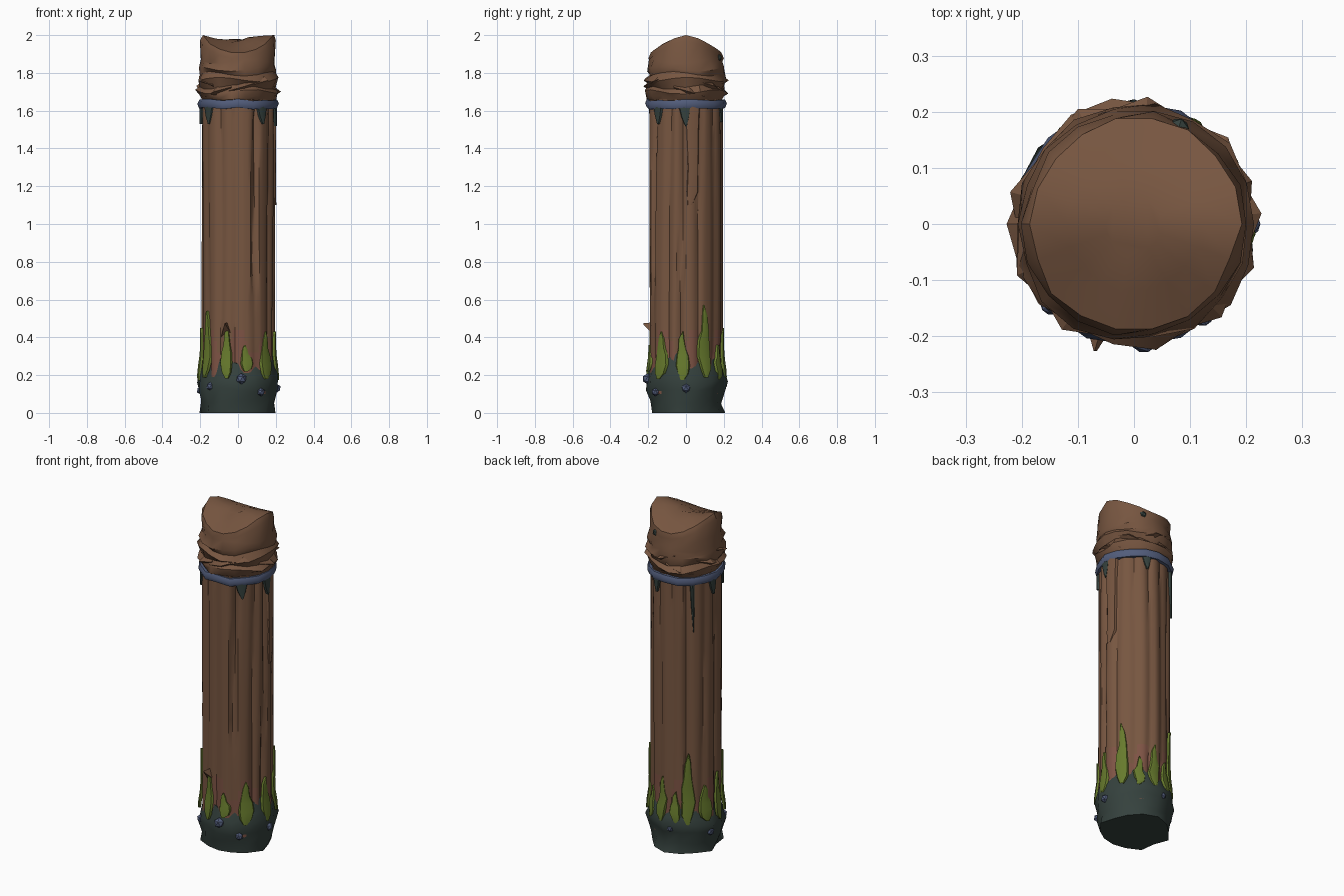
import bpy, bmesh, math, random
from math import sin, cos, radians, pi

if "Cube" in bpy.data.objects:
    bpy.data.objects.remove(bpy.data.objects["Cube"])

random.seed(7)


def material(name, rgb):
    m = bpy.data.materials.new(name)
    m.diffuse_color = (*rgb, 1)
    m.use_nodes = True
    m.node_tree.nodes["Principled BSDF"].inputs["Base Color"].default_value = m.diffuse_color
    return m


BARK = material("bark brown", (0.185, 0.093, 0.052))
RED = material("reddish bark", (0.205, 0.086, 0.058))
MOSS = material("moss green", (0.135, 0.195, 0.026))
SLATE = material("dark slate", (0.036, 0.054, 0.048))
BLUE = material("blue grey", (0.085, 0.11, 0.20))


def finish(name, bm, mats, angle=40):
    bmesh.ops.recalc_face_normals(bm, faces=bm.faces)
    me = bpy.data.meshes.new(name)
    bm.to_mesh(me)
    bm.free()
    for m in mats:
        me.materials.append(m)
    ob = bpy.data.objects.new(name, me)
    bpy.context.collection.objects.link(ob)
    bpy.ops.object.select_all(action='DESELECT')
    ob.select_set(True)
    bpy.context.view_layer.objects.active = ob
    bpy.ops.object.shade_smooth_by_angle(angle=radians(angle))
    return ob


def loft(name, rings, mats, closed=False, caps=True, rule=None, angle=40):
    """Skin a list of point rings; rule(face) gives the material slot."""
    bm = bmesh.new()
    vs = [[bm.verts.new(p) for p in ring] for ring in rings]
    n = len(vs[0])
    pairs = list(zip(vs, vs[1:])) + ([(vs[-1], vs[0])] if closed else [])
    for a, b in pairs:
        for i in range(n):
            j = (i + 1) % n
            bm.faces.new((a[i], a[j], b[j], b[i]))
    if caps and not closed:
        bm.faces.new(vs[0])
        bm.faces.new(vs[-1])
    if rule:
        for f in bm.faces:
            f.material_index = rule(f)
    return finish(name, bm, mats, angle)


def polar(r, a, z):
    return (r * cos(a), r * sin(a), z)


def patch(name, deg, half, levels, mat, radius):
    """Plate wrapped on the post; levels are (z, width factor, side shift in degrees)."""
    bm = bmesh.new()
    rows = []
    for z, w, shift in levels:
        row = []
        for u, lift in ((-1, -0.012), (-0.8, 0), (0, 0.004), (0.8, 0), (1, -0.012)):
            row.append(bm.verts.new(polar(radius(z) + lift, radians(deg + shift + u * w * half), z)))
        rows.append(row)
    for a, b in zip(rows, rows[1:]):
        for i in range(4):
            bm.faces.new((a[i], a[i + 1], b[i + 1], b[i]))
    ob = finish(name, bm, [mat])
    # open sheets: face outward
    me = ob.data
    f = me.polygons[len(me.polygons) // 2]
    if f.normal.x * f.center.x + f.normal.y * f.center.y < 0:
        me.flip_normals()
    return ob


# fluted bark shaft, reddish near the base with an uneven border
N = 72
grooves = [(-60, .035), (-95, .012), (-120, .014), (-28, .016), (-8, .022), (22, .014), (50, .012),
           (75, .016), (100, .012), (128, .022), (155, .014), (182, .018), (215, .012)]


def shaft_r(deg, z):
    r = 0.194 + 0.003 * sin(radians(deg * 5) + z)
    for g, d in grooves:
        gap = abs((deg - g - 3 * sin(z * 2.3 + g) + 180) % 360 - 180)
        fade = 1 if d < .03 or .63 < z < 1.62 else .3
        r -= d * fade * max(0, 1 - gap / 7)
    return r


shaft = [[polar(shaft_r(i * 360 / N, z), 2 * pi * i / N, z) for i in range(N)]
         for z in (.1, .25, .32, .38, .44, .5, .62, .8, 1.0, 1.2, 1.4, 1.55, 1.66)]


def shaft_rule(f):
    c = f.calc_center_median()
    a = math.atan2(c.y, c.x)
    return 1 if c.z < .38 + .07 * sin(a * 7) else 0


loft("bark_shaft", shaft, [BARK, RED], rule=shaft_rule)

# rough swollen slate foot with a jagged upper edge
M = 14
jag = [random.uniform(-1, 1) for _ in range(M)]
foot = []
for z, r, amp in ((0, .192, .018), (.06, .194, .014), (.13, .208, .012), (.18, .213, .012),
                  (.225, .204, .006), (.29, .188, .002)):
    ring = []
    for i in range(M):
        dz = 0 if z == 0 else jag[i] * .045 * (z / .29) ** 2 + random.uniform(-.012, .012)
        ring.append(polar(r + random.uniform(-amp, amp), 2 * pi * (i + .5) / M, z + dz))
    foot.append(ring)
loft("slate_foot", foot, [SLATE], angle=50)


# moss tongues climbing the shaft: (direction, top, half width in degrees)
def moss_r(z):
    return .199 + .014 * max(0, min(1, (.32 - z) / .1))


tongues = [(-148, .54, 11), (-107, .46, 10), (-78, .36, 10), (-43, .43, 13), (-6, .43, 11),
           (30, .57, 12), (58, .36, 9), (84, .45, 10), (108, .37, 9), (128, .60, 12),
           (158, .40, 13), (186, .45, 9)]
for k, (deg, top, half) in enumerate(tongues):
    low = random.uniform(.17, .22)
    h = top - low
    levels = [(low + h * t, w, random.uniform(-2, 2)) for t, w in
              ((0, .25), (.12, .75), (.3, 1), (.5, .9), (.65, .6), (.85, .42), (1, .08))]
    patch(f"moss_tongue_{k + 1}", deg, half, levels, MOSS, moss_r)

# blue grey binding ring, slightly uneven
S = 16
ring = []
for i in range(S):
    a = 2 * pi * i / S
    R = .195 + random.uniform(-.004, .006)
    zc = 1.634 + random.uniform(-.006, .006)
    ring.append([polar(R + .02 * cos(b), a, zc + .026 * sin(b))
                 for b in (pi * k / 3 for k in range(6))])
loft("binding_ring", ring, [BLUE], closed=True, angle=60)

# slate stains hanging below the ring
for k, (deg, low, half) in enumerate([(-143, 1.53, 13), (-50, 1.53, 12), (-2, 1.52, 11),
                                      (70, 1.54, 10), (135, 1.33, 4), (172, 1.53, 10)]):
    h = 1.64 - low
    patch(f"slate_drip_{k + 1}", deg, half,
          [(low, .15, 2), (low + h * .4, .6, 1), (1.64, 1, 0)], SLATE, lambda z: .202)

# split plank on the right side and a bark thorn on the front
patch("split_plank", 10, 13, [(1.1, .3, -4), (1.17, .75, 0), (1.3, .7, 1), (1.5, .85, 0), (1.64, 1, 0)],
      BARK, lambda z: .2)
thorn = [[(-.09, -.16, .40), (-.03, -.17, .41), (-.05, -.16, .48)],
         [(-.072, -.226, .47), (-.066, -.226, .468), (-.07, -.225, .475)]]
loft("bark_thorn", thorn, [BARK])

# folded bark head: creased collar, then a saddle top high on the left and right
H = 18
head = []


def saddle(a):
    return 2.0 - .095 * abs(sin(a)) ** 1.6


for z, r, amp in ((1.645, .185, 0), (1.67, .203, .008), (1.70, .217, .012), (1.725, .197, .008),
                  (1.765, .218, .011), (1.795, .200, .008), (1.82, .208, .008), (1.86, .198, .006)):
    head.append([polar(r + random.uniform(-amp, amp), 2 * pi * i / H,
                       z + .012 * sin(2 * pi * i / H * 3 + z * 40) * (amp > 0)) for i in range(H)])
for r, drop in ((.197, .03), (.188, 0), (.12, .004), (.05, .012)):
    rim = []
    for i in range(H):
        a = 2 * pi * i / H
        z = 2 - (2 - saddle(a)) * min(1, (r / .188) ** 1.5) - drop
        rr = r + (random.uniform(-.007, .007) if r > .15 else 0)
        if r < .13:
            z -= .02 * max(0, cos(a - radians(225)))   # shallow hollow
        rim.append(polar(rr, a, z))
    head.append(rim)
loft("folded_head", head, [BARK], angle=35)

# loose creased bark flaps round the collar
for k in range(9):
    deg = k * 40 + random.uniform(-8, 8)
    z0 = 1.70 + .03 * (k % 3)
    tilt = random.choice((-1, 1)) * .025
    a, b, c = (radians(deg + d) for d in (-24, 0, 24))
    loft(f"bark_fold_{k + 1}",
         [[polar(.19, a, z0 - tilt - .012), polar(.205, a, z0 - tilt), polar(.19, a, z0 - tilt + .012)],
          [polar(.19, b, z0 - .025), polar(.228, b, z0), polar(.19, b, z0 + .03)],
          [polar(.19, c, z0 + tilt - .012), polar(.205, c, z0 + tilt), polar(.19, c, z0 + tilt + .012)]],
         [BARK], angle=30)


# embedded pebbles in the foot and one slate knot on the head
def pebble(name, deg, z, r, size, mat):
    bm = bmesh.new()
    bmesh.ops.create_icosphere(bm, subdivisions=1, radius=size)
    bmesh.ops.translate(bm, verts=bm.verts, vec=polar(r, radians(deg), z))
    finish(name, bm, [mat], 30)


for k, (deg, z, s) in enumerate([(-136, .14, .024), (-85, .18, .03), (-53, .11, .022), (0, .13, .025),
                                 (165, .12, .024), (100, .15, .02)]):
    pebble(f"pebble_{k + 1}", deg, z, .203, s, BLUE)
pebble("slate_knot", 65, 1.88, .186, .022, SLATE)
